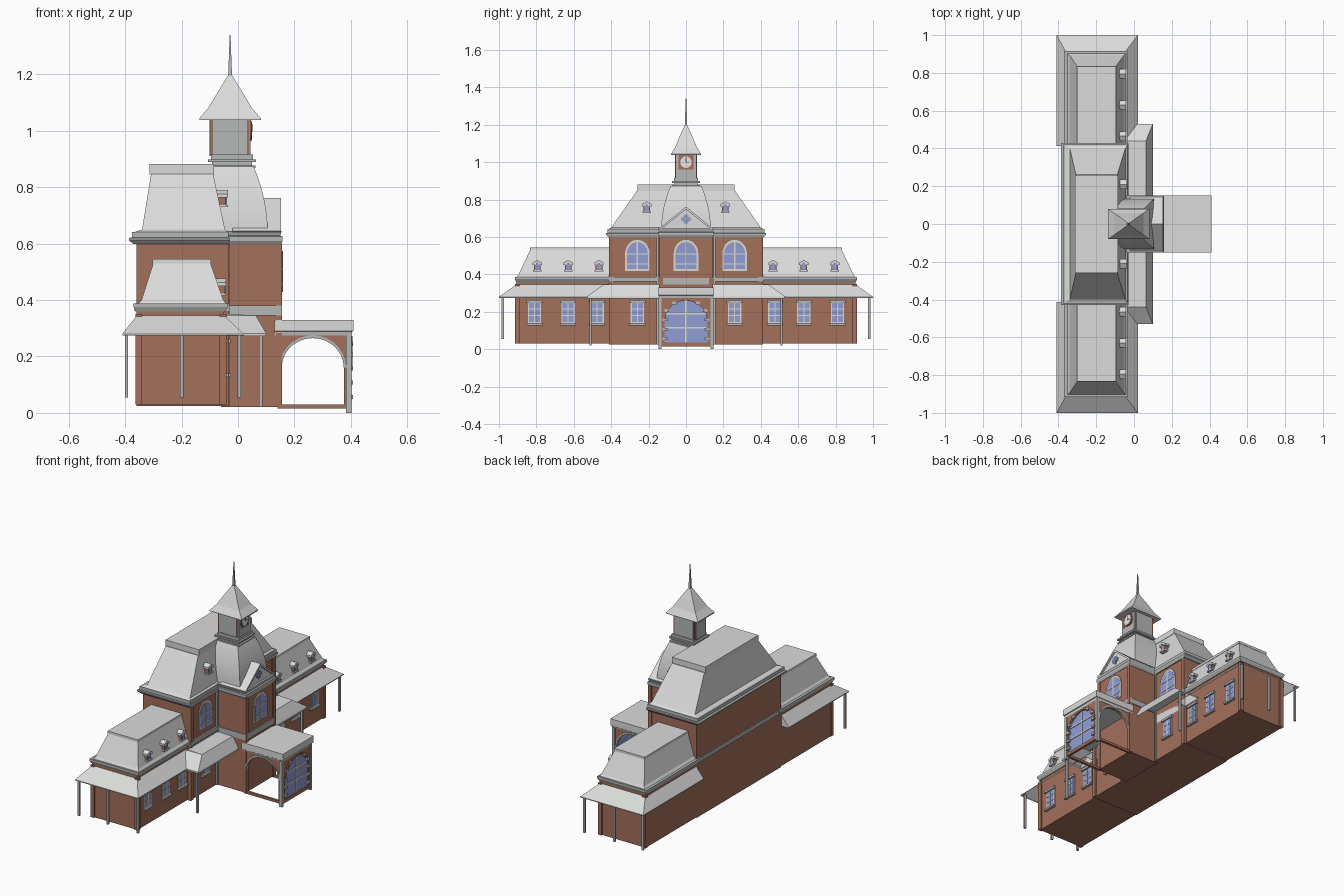
import bpy, bmesh, math

if "Cube" in bpy.data.objects:
    bpy.data.objects.remove(bpy.data.objects["Cube"])

def mat(name, c):
    m = bpy.data.materials.new(name)
    m.diffuse_color = (*c, 1)
    m.use_nodes = True
    m.node_tree.nodes["Principled BSDF"].inputs["Base Color"].default_value = m.diffuse_color
    return m

BRICK = mat("brick", (0.37, 0.16, 0.105))
ROOF = mat("pale_roof", (0.70, 0.71, 0.70))
TRIM = mat("grey_trim", (0.47, 0.48, 0.48))
GLASS = mat("blue_glass", (0.28, 0.34, 0.66))
CREAM = mat("cream_frame", (0.72, 0.70, 0.64))
WHITE = mat("clock_white", (0.85, 0.85, 0.83))
DARK = mat("dark_metal", (0.10, 0.10, 0.11))

def finish(bm, name, m):
    bmesh.ops.recalc_face_normals(bm, faces=bm.faces)
    me = bpy.data.meshes.new(name)
    bm.to_mesh(me)
    bm.free()
    me.materials.append(m)
    o = bpy.data.objects.new(name, me)
    bpy.context.collection.objects.link(o)
    return o

def loft(name, m, rings, caps=True):
    """Stack of rectangles (x0, x1, y0, y1, z) joined by side faces."""
    bm = bmesh.new()
    vs = [[bm.verts.new(p) for p in ((a, c, z), (b, c, z), (b, d, z), (a, d, z))]
          for a, b, c, d, z in rings]
    for lo, hi in zip(vs, vs[1:]):
        for i in range(4):
            j = (i + 1) % 4
            bm.faces.new((lo[i], lo[j], hi[j], hi[i]))
    if caps:
        bm.faces.new(vs[0])
        bm.faces.new(vs[-1])
    return finish(bm, name, m)

def box(name, m, x0, x1, y0, y1, z0, z1):
    y0, y1 = min(y0, y1), max(y0, y1)
    return loft(name, m, [(x0, x1, y0, y1, z0), (x0, x1, y0, y1, z1)])

def prism(name, m, pts, a, b, axis='x'):
    """Extrude a (u, z) profile along x or y."""
    bm = bmesh.new()
    put = (lambda u, z, t: (t, u, z)) if axis == 'x' else (lambda u, z, t: (u, t, z))
    A = [bm.verts.new(put(u, z, a)) for u, z in pts]
    B = [bm.verts.new(put(u, z, b)) for u, z in pts]
    n = len(pts)
    for i in range(n):
        bm.faces.new((A[i], A[(i + 1) % n], B[(i + 1) % n], B[i]))
    bm.faces.new(A)
    bm.faces.new(B)
    return finish(bm, name, m)

def arch(u, w, z0, zs, z1, n=14):
    """Arched outline: half width w, sill z0, spring zs, crown z1."""
    top = [(u + w * math.cos(math.pi * i / n), zs + (z1 - zs) * math.sin(math.pi * i / n))
           for i in range(n + 1)]
    return [(u + w, z0)] + top + [(u - w, z0)]

def disc(u, z, r, n=20):
    return [(u + r * math.cos(2 * math.pi * i / n), z + r * math.sin(2 * math.pi * i / n)) for i in range(n)]

def rect_window(x, y):
    box("window_frame", CREAM, x, x + .004, y - .036, y + .036, .135, .255)
    box("window_glass", GLASS, x, x + .006, y - .029, y + .029, .145, .247)
    box("window_mullion", CREAM, x, x + .008, y - .003, y + .003, .145, .247)
    for z in (.18, .215):
        box("window_bar", CREAM, x, x + .008, y - .029, y + .029, z - .002, z + .002)
    box("window_lintel", TRIM, x, x + .014, y - .043, y + .043, .248, .262)
    box("window_sill", TRIM, x, x + .016, y - .043, y + .043, .128, .139)

def arch_window(x, y):
    prism("arch_window_frame", CREAM, arch(y, .066, .418, .51, .585), x, x + .005)
    prism("arch_window_glass", GLASS, arch(y, .056, .428, .51, .573), x, x + .007)
    box("arch_window_mullion", CREAM, x, x + .009, y - .004, y + .004, .428, .573)
    for z in (.455, .51):
        box("arch_window_bar", CREAM, x, x + .009, y - .056, y + .056, z - .003, z + .003)

def dormer(x, y, z):
    prism("dormer_body", BRICK, arch(y, .018, z, z + .03, z + .045, 8), x - .08, x)
    prism("dormer_glass", GLASS, arch(y, .012, z + .006, z + .028, z + .038, 8), x, x + .003)
    prism("dormer_hood", ROOF, [(y - .025, z + .03), (y - .025, z + .043), (y, z + .057), (y + .025, z + .043),
          (y + .025, z + .03), (y + .015, z + .03), (y, z + .043), (y - .015, z + .03)], x - .09, x + .006)
    box("dormer_sill", ROOF, x - .05, x + .006, y - .023, y + .023, z - .004, z + .004)

def post(x, y, z0):
    box("awning_post", TRIM, x - .006, x + .006, y - .006, y + .006, z0, .282)

# Side wings, mirrored along y
for s in (-1, 1):
    def ring(x0, x1, a, b, z):
        return (x0, x1, min(s * a, s * b), max(s * a, s * b), z)
    box("wing_walls", BRICK, -.36, -.05, s * .38, s * .905, .03, .365)
    for x in (-.352, -.053):
        box("wing_pilaster", BRICK, x - .012, x + .012, s * .89, s * .913, .03, .35)
    loft("wing_cornice", TRIM, [ring(-.363, -.045, .38, .908, .36), ring(-.37, -.035, .38, .915, .375),
                                ring(-.37, -.035, .38, .915, .387)])
    loft("wing_mansard", ROOF, [ring(-.355, -.04, .38, .905, .385), ring(-.342, -.052, .38, .895, .40),
                                ring(-.300, -.098, .38, .832, .532)])
    loft("wing_roof_cap", ROOF, [ring(-.303, -.095, .38, .835, .53), ring(-.303, -.095, .38, .835, .545)])
    loft("wing_awning", ROOF, [ring(-.41, .02, .413, 1.0, .275), ring(-.41, .02, .413, 1.0, .28),
                               ring(-.358, -.05, .413, .907, .346)], caps=False)
    for x in (-.395, -.2, .004):
        post(x, s * .98, .055)
    for y in (.475, .63, .81):
        rect_window(-.05, s * y)
    for y in (.465, .63, .795):
        dormer(-.048, s * y, .42)
    # Main block details on each side
    rect_window(-.04, s * .26)
    arch_window(-.04, s * .26)
    dormer(-.042, s * .21, .733)
    post(.08, s * .51, .02)
    box("main_pilaster", BRICK, -.055, -.032, s * .388, s * .413, .025, .60)
    box("tower_pilaster", BRICK, .135, .156, s * .122, s * .145, .02, .60)
    box("downpipe", TRIM, -.04, -.03, s * .148, s * .157, .025, .60)

# Main block
box("main_walls", BRICK, -.36, -.04, -.41, .41, .025, .61)
box("main_band", TRIM, -.366, -.03, -.415, .415, .362, .385)
loft("main_cornice", TRIM, [(-.37, -.033, -.415, .415, .598), (-.387, -.028, -.428, .428, .612),
                            (-.387, -.028, -.428, .428, .62), (-.375, -.033, -.42, .42, .622),
                            (-.375, -.033, -.42, .42, .642)])
loft("main_mansard", ROOF, [(-.37, -.033, -.42, .42, .64), (-.34, -.046, -.40, .40, .65),
                            (-.308, -.088, -.262, .262, .847)])
box("main_roof_cap", ROOF, -.313, -.085, -.258, .258, .845, .882)

# Central awning
loft("centre_awning", ROOF, [(-.04, .10, -.53, .53, .272), (-.04, .10, -.53, .53, .282),
                             (-.04, .063, -.44, .44, .346), (-.04, -.035, -.44, .44, .35)], caps=False)

# Entrance tower
box("tower_walls", BRICK, -.06, .15, -.14, .14, .02, .62)
box("tower_band", TRIM, -.04, .156, -.146, .146, .345, .38)
loft("tower_cornice", TRIM, [(-.06, .152, -.142, .142, .598), (-.06, .158, -.15, .15, .61),
                             (-.06, .158, -.15, .15, .625), (-.06, .15, -.144, .144, .628),
                             (-.06, .155, -.15, .15, .645)])
arch_window(.15, 0)

# Front gable with clover window
prism("gable", ROOF, [(-.14, .64), (.14, .64), (0, .75)], -.02, .142)
prism("gable_roof", ROOF, [(-.15, .64), (0, .762), (.15, .64), (.135, .64), (0, .748), (-.135, .64)], -.02, .153)
for dy, dz in ((.013, 0), (-.013, 0), (0, .013), (0, -.013)):
    prism("clover_frame", TRIM, disc(dy * 1.1, .695 + dz * 1.1, .014, 12), .14, .145)
    prism("clover_glass", GLASS, disc(dy, .695 + dz, .010, 12), .14, .148)

# Curved tower roof
rings = []
for i in range(11):
    t = i / 10
    k = math.cos(t * math.pi / 2 * .93) ** .8
    rings.append((-.085 - .02 * k, .045 + .06 * k, -.072 - .06 * k, .072 + .06 * k, .643 + .23 * t))
dome = loft("tower_dome", ROOF, rings)
bpy.context.view_layer.objects.active = dome
dome.select_set(True)
bpy.ops.object.shade_smooth_by_angle(angle=math.radians(30))

# Stepped collar under the clock turret
for z0, z1, g in ((.868, .877, .012), (.877, .89, .0), (.89, .899, .014), (.899, .915, .003)):
    box("turret_collar", TRIM, -.092 - g, .05 + g, -.062 - g, .062 + g, z0, z1)

# Clock turret
box("turret_core", BRICK, -.097, .041, -.055, .055, .91, 1.045)
for s in (-1, 1):
    box("turret_side_panel", TRIM, -.088, .032, s * .054, s * .059, .91, 1.045)
    box("turret_front_strip", TRIM, .04, .045, s * .04, s * .055, .91, 1.045)
box("turret_back_panel", TRIM, -.101, -.096, -.047, .047, .91, 1.045)
box("turret_lower_panel", TRIM, .04, .045, -.041, .041, .91, .96)
prism("clock_rim", BRICK, disc(0, 1.0, .037), .04, .047)
prism("clock_face", WHITE, disc(0, 1.0, .031), .04, .05)
box("clock_minute_hand", DARK, .05, .052, -.002, .002, 1.0, 1.024)
box("clock_hour_hand", DARK, .05, .052, 0, .017, .998, 1.002)

# Spire with flared eaves and a needle
def square(h, w, z):
    return (-.028 - h, -.028 + h, -w, w, z)
loft("spire", ROOF, [square(.109, .08, 1.038), square(.109, .08, 1.044), square(.078, .058, 1.08),
                     square(.042, .033, 1.14), square(.008, .008, 1.195)])
loft("spire_needle", TRIM, [square(.007, .007, 1.19), square(.004, .004, 1.27), square(.0015, .0015, 1.34)])

# Entrance porch: arched side walls and glazed front
for y0 in (-.14, .125):
    hole = arch(.265, .11, .03, .16, .265)
    prism("porch_side_wall", BRICK, [(.40, .03), (.40, .28), (.14, .28), (.14, .03)] + hole[::-1], y0, y0 + .015, 'y')
    box("porch_side_sill", BRICK, .14, .40, y0, y0 + .015, .015, .03)
    prism("porch_side_trim", TRIM, arch(.265, .118, .03, .16, .275)[1:-1] + arch(.265, .11, .03, .16, .265)[1:-1][::-1],
          y0 - .003, y0 + .018, 'y')
prism("porch_front_wall", BRICK, [(.14, .015), (.14, .28), (-.14, .28), (-.14, .015)]
      + arch(0, .115, .03, .15, .262)[::-1], .385, .40)
box("porch_front_sill", BRICK, .385, .40, -.14, .14, .015, .035)
prism("porch_glass", GLASS, arch(0, .116, .03, .15, .263), .389, .394)
box("porch_mullion", CREAM, .387, .398, -.005, .005, .03, .262)
for z in (.115, .19):
    box("porch_bar", CREAM, .387, .398, -.108, .108, z - .004, z + .004)
prism("porch_arch_trim", BRICK, arch(0, .128, .15, .15, .272)[1:-1] + arch(0, .113, .15, .15, .26)[1:-1][::-1], .385, .405)
for s in (-1, 1):
    box("porch_corner_post", TRIM, .382, .402, s * .13, s * .147, 0, .28)
    for z in (.05, .10, .15):
        box("porch_quoin", TRIM, .395, .408, s * .098, s * .126, z, z + .014)
    for a in (30, 58):
        y, z = s * .12 * math.cos(math.radians(a)), .15 + .113 * math.sin(math.radians(a))
        box("porch_arch_stone", TRIM, .395, .408, y - .012, y + .012, z - .008, z + .008)
loft("porch_roof", ROOF, [(.13, .40, -.142, .142, .275), (.13, .405, -.147, .147, .288),
                          (.13, .41, -.15, .15, .29), (.13, .41, -.15, .15, .33)])
